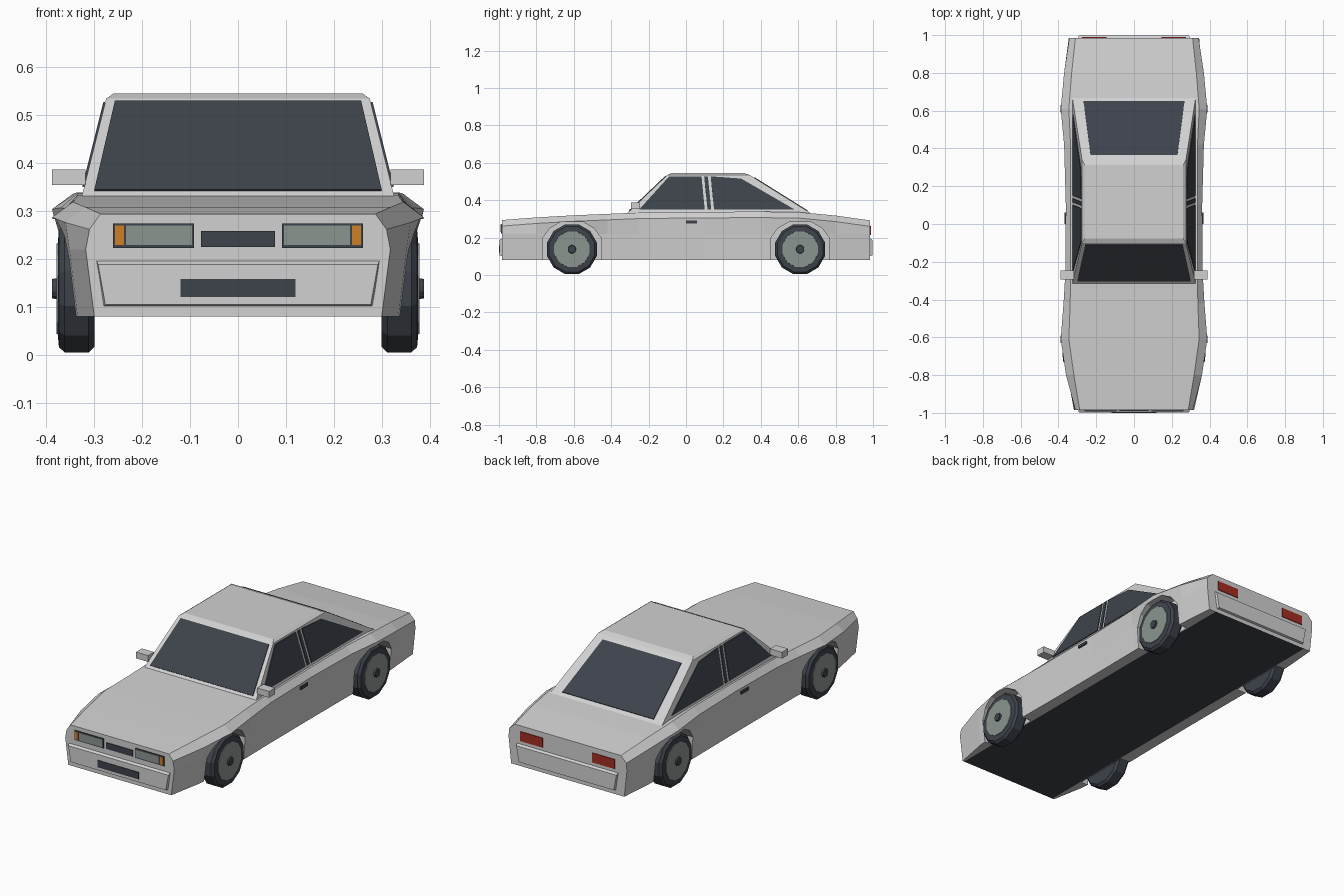
import bpy, bmesh, math
from mathutils import Vector

cube = bpy.data.objects.get("Cube")
if cube:
    bpy.data.objects.remove(cube, do_unlink=True)


def material(name, r, g, b):
    m = bpy.data.materials.new(name)
    m.use_nodes = True
    m.diffuse_color = (r, g, b, 1)
    bsdf = next(n for n in m.node_tree.nodes if n.type == 'BSDF_PRINCIPLED')
    bsdf.inputs["Base Color"].default_value = (r, g, b, 1)
    bsdf.inputs["Roughness"].default_value = 0.7
    return m


PAINT = material("light grey paint", 0.64, 0.64, 0.64)
DARK = material("dark glass and rubber", 0.047, 0.055, 0.07)
METAL = material("wheel and lens grey", 0.26, 0.3, 0.28)
ORANGE = material("indicator orange", 0.62, 0.22, 0.018)
RED = material("tail light red", 0.38, 0.026, 0.018)


def finish(name, bm, *mats):
    bmesh.ops.recalc_face_normals(bm, faces=bm.faces)
    mesh = bpy.data.meshes.new(name)
    bm.to_mesh(mesh)
    bm.free()
    for m in mats:
        mesh.materials.append(m)
    ob = bpy.data.objects.new(name, mesh)
    bpy.context.collection.objects.link(ob)
    return ob


def loft(name, rings, *mats):
    """Closed solid through a row of rings with equal point counts."""
    bm = bmesh.new()
    rows = [[bm.verts.new(p) for p in ring] for ring in rings]
    n = len(rows[0])
    for a, b in zip(rows, rows[1:]):
        for i in range(n):
            j = (i + 1) % n
            bm.faces.new((a[i], a[j], b[j], b[i]))
    bm.faces.new(rows[0])
    bm.faces.new(rows[-1])
    return finish(name, bm, *mats)


def plate(name, pts, mat, half=0.004):
    """Thin slab centred on a flat polygon."""
    pts = [Vector(p) for p in pts]
    n = (pts[1] - pts[0]).cross(pts[2] - pts[1]).normalized() * half
    return loft(name, [[p - n for p in pts], [p + n for p in pts]], mat)


def panel(name, x0, x1, z0, z1, y, mat):
    return plate(name, [(x0, y, z0), (x1, y, z0), (x1, y, z1), (x0, y, z1)], mat)


def box(name, x, y, z, mat):
    return loft(name, [[(x[0], b, c) for b, c in
                        ((y[0], z[0]), (y[1], z[0]), (y[1], z[1]), (y[0], z[1]))],
                       [(x[1], b, c) for b, c in
                        ((y[0], z[0]), (y[1], z[0]), (y[1], z[1]), (y[0], z[1]))]], mat)


# Lower body: y, then half widths at sill, waist, shoulder, deck, and deck height
STATIONS = [
    (-0.985, 0.30, 0.318, 0.31, 0.287, 0.294),
    (-0.80, 0.335, 0.352, 0.36, 0.318, 0.308),
    (-0.61, 0.352, 0.37, 0.388, 0.345, 0.319),
    (-0.42, 0.352, 0.362, 0.373, 0.338, 0.327),
    (-0.25, 0.35, 0.358, 0.363, 0.335, 0.334),
    (0.10, 0.35, 0.357, 0.361, 0.335, 0.338),
    (0.42, 0.352, 0.36, 0.37, 0.336, 0.339),
    (0.61, 0.352, 0.37, 0.388, 0.345, 0.336),
    (0.80, 0.345, 0.36, 0.37, 0.33, 0.318),
    (0.985, 0.33, 0.345, 0.342, 0.31, 0.292),
]
rings = []
for y, sill, waist, shoulder, deck, top in STATIONS:
    half = [(0.29, 0.08), (sill, 0.08), (waist, 0.22), (shoulder, top - 0.032), (deck, top)]
    rings.append([(x, y, z) for x, z in half] + [(-x, y, z) for x, z in reversed(half)])
body = loft("body", rings, PAINT, DARK)

# Wheel wells cut from the body
ARCH = [(0.155, 0.0), (0.155, 0.2), (0.118, 0.25), (0.06, 0.283)]
ARCH += [(-y, z) for y, z in reversed(ARCH)]
for side in (-1, 1):
    for cy in (-0.61, 0.61):
        cutter = loft("wheel_well_cutter",
                      [[(side * x, cy + y, z) for y, z in ARCH] for x in (0.295, 0.5)], PAINT)
        cutter.hide_render = True
        mod = body.modifiers.new("wheel_well", 'BOOLEAN')
        mod.operation = 'DIFFERENCE'
        mod.solver = 'EXACT'
        mod.object = cutter
        bpy.context.view_layer.objects.active = body
        bpy.ops.object.modifier_apply(modifier=mod.name)
        bpy.data.objects.remove(cutter, do_unlink=True)

# Dark floor between the sills
for f in body.data.polygons:
    floor = f.normal.z < -0.9 and f.center.z < 0.09 and abs(f.center.x) < 0.2
    f.material_index = 1 if floor else 0


# Cabin slopes as functions of height
def front_y(z):
    return -0.31 + (z - 0.335) * 1.05


def rear_y(z):
    return 0.66 - (z - 0.335) * 1.6


def side_x(z):
    return 0.325 - (z - 0.335) * 0.25


def cabin_ring(z, inset=0.0):
    x, f, r = side_x(z) - inset, front_y(z) + inset, rear_y(z) - inset
    return [(-x, f, z), (x, f, z), (x, r, z), (-x, r, z)]


loft("cabin", [cabin_ring(0.315), cabin_ring(0.535), cabin_ring(0.545, 0.012)], PAINT)


def screen(name, slope, low, high, x_low, x_high):
    plate(name, [(-x_low, slope(low), low), (x_low, slope(low), low),
                 (x_high, slope(high), high), (-x_high, slope(high), high)], DARK)


screen("windscreen", front_y, 0.342, 0.528, 0.30, 0.257)
screen("rear_window", rear_y, 0.342, 0.52, 0.267, 0.23)

SIDE_GLASS = {
    "front_side_window": [(-0.25, 0.35), (-0.09, 0.527), (0.083, 0.527), (0.1, 0.35)],
    "door_pillar": [(0.115, 0.35), (0.097, 0.527), (0.117, 0.527), (0.135, 0.35)],
    "rear_side_window": [(0.15, 0.35), (0.132, 0.527), (0.295, 0.515), (0.58, 0.35)],
}
WHEEL = [(0.126, 0.30), (0.138, 0.312), (0.138, 0.362), (0.126, 0.374), (0.102, 0.376)]


def disc(name, profile, sign, cy, mat):
    """Twelve-sided turned part about a wheel axle."""
    turns = [math.tau * (i + 0.5) / 12 for i in range(12)]
    return loft(name, [[(sign * x, cy + r * math.cos(t), 0.138 + r * math.sin(t))
                        for t in turns] for r, x in profile], mat)


for side, label in ((1, "left"), (-1, "right")):
    # Side glass, mirrors and door handles
    for name, outline in SIDE_GLASS.items():
        plate(f"{label}_{name}", [(side * side_x(z), y, z) for y, z in outline], DARK)
    box(f"{label}_mirror", (side * 0.318, side * 0.388), (-0.295, -0.245), (0.354, 0.387), PAINT)
    box(f"{label}_door_handle", (side * 0.35, side * 0.367), (0.0, 0.06), (0.276, 0.291), DARK)

    # Wheels
    for cy, end in ((-0.61, "front"), (0.61, "rear")):
        disc(f"{label}_{end}_tyre", WHEEL, side, cy, DARK)
        disc(f"{label}_{end}_rim", [(0.1, 0.37), (0.098, 0.379)], side, cy, METAL)
        disc(f"{label}_{end}_hub", [(0.023, 0.375), (0.021, 0.388)], side, cy, DARK)

    # Lamps
    panel(f"{label}_headlight_frame", side * 0.092, side * 0.261, 0.223, 0.274, -0.985, DARK)
    panel(f"{label}_headlight_lens", side * 0.096, side * 0.234, 0.229, 0.27, -0.988, METAL)
    panel(f"{label}_indicator", side * 0.238, side * 0.257, 0.229, 0.27, -0.988, ORANGE)
    panel(f"{label}_tail_light", side * 0.145, side * 0.275, 0.213, 0.263, 0.985, RED)

# Bumpers, front grille and lower intake
for end, name in ((-1, "front_bumper"), (1, "rear_bumper")):
    loft(name, [[(-lo, y, z0), (lo, y, z0), (hi, y, z1), (-hi, y, z1)]
                for lo, hi, y, z0, z1 in ((0.282, 0.297, end * 0.978, 0.1, 0.2),
                                          (0.277, 0.292, end * 0.997, 0.105, 0.188))], PAINT)
panel("grille", -0.077, 0.077, 0.225, 0.258, -0.985, DARK)
panel("lower_intake", -0.12, 0.12, 0.121, 0.158, -0.996, DARK)
